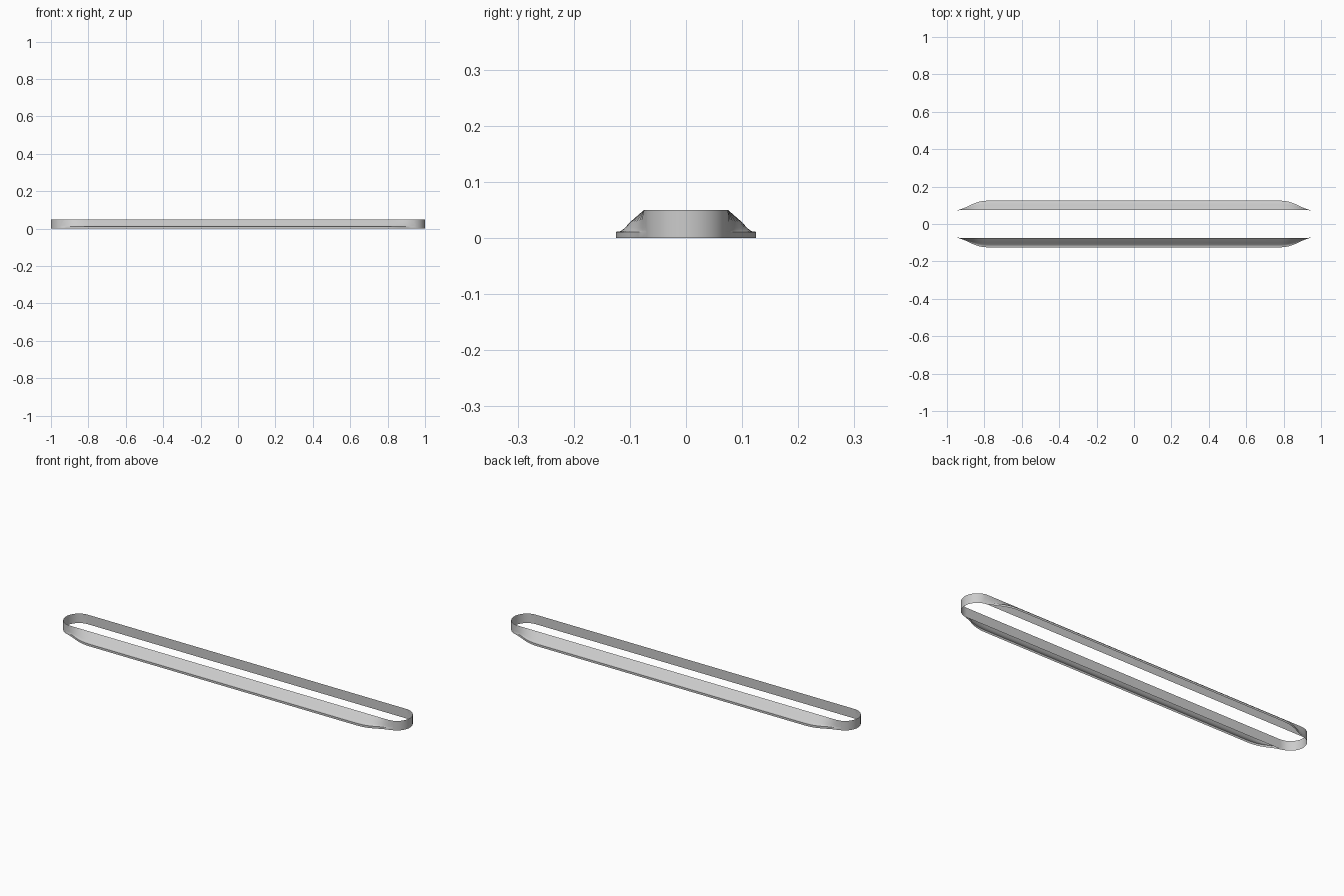
import bpy, bmesh, math

if "Cube" in bpy.data.objects:
    bpy.data.objects.remove(bpy.data.objects["Cube"])

R, H = 0.075, 0.05          # ring half width and height
STRAIGHT = 1.0 - R          # half length of the straight sides


def sheet(name, rows, closed=False):
    """Skin neighbouring rows of points with quads."""
    bm = bmesh.new()
    grid = [[bm.verts.new(p) for p in row] for row in rows]
    pairs = list(zip(grid, grid[1:]))
    if closed:
        pairs.append((grid[-1], grid[0]))
    for a, b in pairs:
        for i in range(len(a) - 1):
            bm.faces.new((a[i], a[i + 1], b[i + 1], b[i]))
    mesh = bpy.data.meshes.new(name)
    bm.to_mesh(mesh)
    bm.free()
    obj = bpy.data.objects.new(name, mesh)
    bpy.context.collection.objects.link(obj)
    bpy.context.view_layer.objects.active = obj
    obj.select_set(True)
    bpy.ops.object.shade_smooth_by_angle(angle=math.radians(35))
    obj.select_set(False)
    return obj


# Upright oval ring wall, open at top and bottom
ring = []
for side in (1, -1):
    for i in range(33):
        a = math.pi * (i / 32 - 0.5)
        x = side * (STRAIGHT + R * math.cos(a))
        y = side * R * math.sin(a)
        ring.append([(x, y, H), (x, y, 0)])
sheet("oval_ring_wall", ring, closed=True)

# Flared side skirts: outward offset and height, fading out at the ends
profile = [(0, H), (0.025, 0.028), (0.034, 0.018), (0.039, 0.014),
           (0.043, 0.012), (0.05, 0.011), (0.05, 0)]
fade = [(0, 1), (0.77, 1), (0.79, 0.99), (0.81, 0.95), (0.83, 0.87),
        (0.85, 0.74), (0.87, 0.57), (0.89, 0.37), (0.91, 0.2),
        (0.93, 0.07), (0.95, 0)]
stations = [(-x, w) for x, w in reversed(fade[1:])] + fade


def skirt(name, side):
    rows = []
    for x, w in stations:
        over = max(0, abs(x) - STRAIGHT)
        base = math.sqrt(R * R - over * over)
        rows.append([(side * x, side * (-base - w * d), z) for d, z in profile])
    rows.reverse()
    return sheet(name, rows)


skirt("front_skirt", 1)
skirt("back_skirt", -1)
